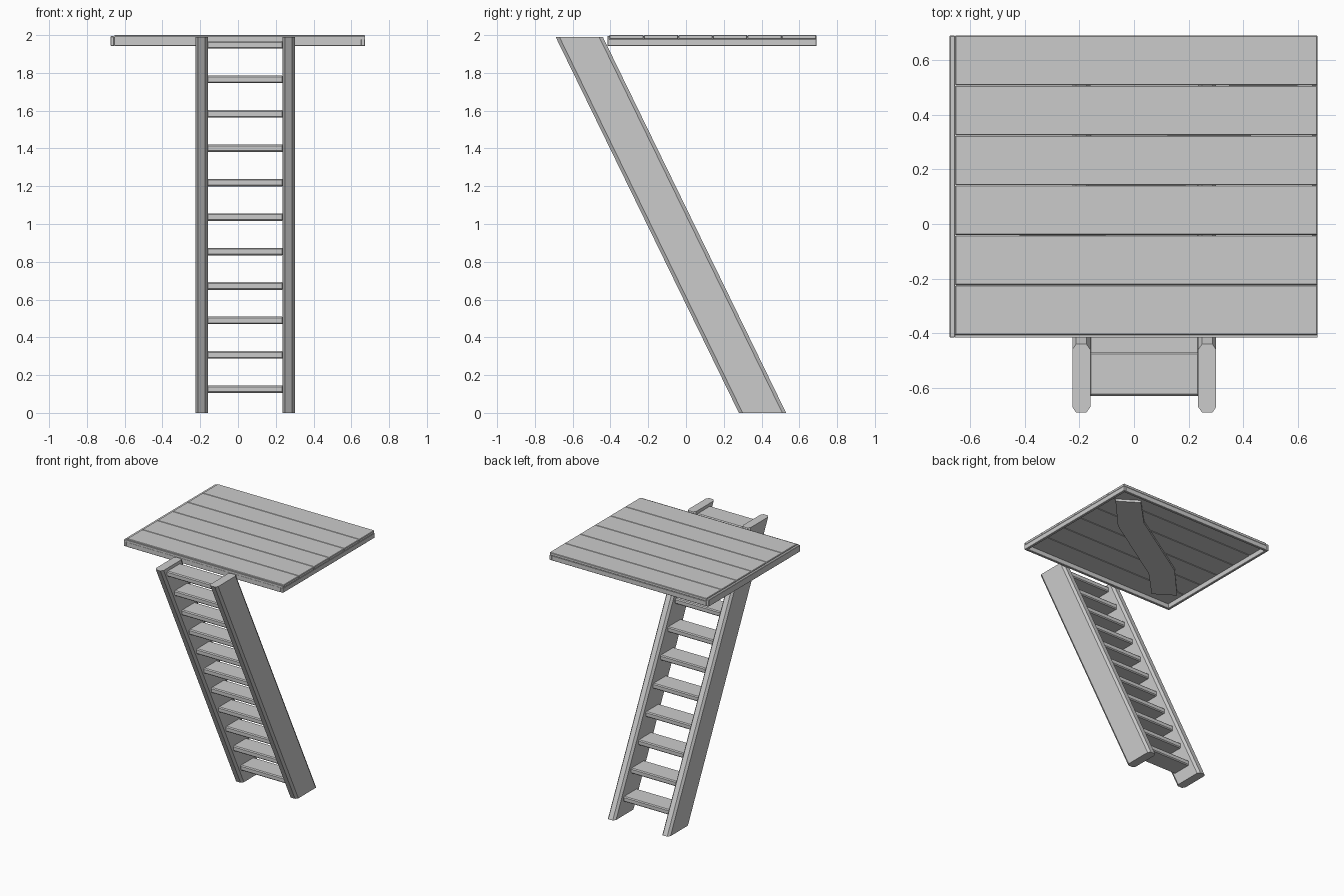
import bpy
import bmesh

cube = bpy.data.objects.get("Cube")
if cube:
    bpy.data.objects.remove(cube, do_unlink=True)

grey = bpy.data.materials.new("plain_grey")
grey.use_nodes = True
COLOUR = (0.6, 0.6, 0.6, 1)
grey.diffuse_color = COLOUR
grey.node_tree.nodes["Principled BSDF"].inputs["Base Color"].default_value = COLOUR


def prism(name, outline, z0, z1, shear=0.0, bevel=0.0):
    """Extrude an xy outline from z0 to z1, sliding the top along y by shear."""
    bm = bmesh.new()
    low = [bm.verts.new((x, y, z0)) for x, y in outline]
    high = [bm.verts.new((x, y + shear, z1)) for x, y in outline]
    bm.faces.new(low[::-1])
    bm.faces.new(high)
    n = len(outline)
    for i in range(n):
        j = (i + 1) % n
        bm.faces.new((low[i], low[j], high[j], high[i]))
    bmesh.ops.recalc_face_normals(bm, faces=bm.faces)
    mesh = bpy.data.meshes.new(name)
    bm.to_mesh(mesh)
    bm.free()
    mesh.materials.append(grey)
    obj = bpy.data.objects.new(name, mesh)
    bpy.context.collection.objects.link(obj)
    if bevel:
        mod = obj.modifiers.new("chamfer", "BEVEL")
        mod.width = bevel
        mod.segments = 1
    return obj


def box(name, x0, x1, y0, y1, z0, z1, bevel=0.0):
    return prism(name, [(x0, y0), (x1, y0), (x1, y1), (x0, y1)], z0, z1, 0, bevel)


# Leaning side rails: chamfered sections with level cuts at floor and top
HEIGHT, LEAN, FOOT_Y = 1.99, -0.97, 0.405
HALF_W, HALF_D, CUT_X, CUT_Y = 0.033, 0.125, 0.014, 0.02
for name, cx in (("right_rail", -0.193), ("left_rail", 0.268)):
    a, b = HALF_W - CUT_X, HALF_D - CUT_Y
    section = [(-a, -HALF_D), (a, -HALF_D), (HALF_W, -b), (HALF_W, b),
               (a, HALF_D), (-a, HALF_D), (-HALF_W, b), (-HALF_W, -b)]
    prism(name, [(cx + x, FOOT_Y + y) for x, y in section], 0, HEIGHT, LEAN)

# Level treads between the rails
for i in range(11):
    z = 0.125 + i * 0.1823
    y = FOOT_Y + LEAN * z / HEIGHT - 0.005
    box(f"tread_{i + 1}", -0.165, 0.24, y - 0.08, y + 0.08, z - 0.02, z + 0.02, 0.007)

# Hatch: six planks running across
X0, X1, Y0, Y1 = -0.675, 0.672, -0.416, 0.69
PLANK = 0.1828
for i in range(6):
    y = -0.406 + i * PLANK
    box(f"hatch_plank_{i + 1}", -0.655, X1, y, y + PLANK - 0.001, 1.978, 2.0, 0.003)

# Hatch rim
T = 0.02
box("rim_right", X0, X0 + T, Y0, Y1, 1.942, 1.994, 0.003)
box("rim_left", X1 - T, X1, Y0, Y1, 1.942, 1.979, 0.002)
box("rim_front", X0 + T, X1 - T, Y0, Y0 + T, 1.942, 1.979, 0.002)
box("rim_front_lip", X0 + T, X1, Y0, -0.407, 1.978, 1.994)
box("rim_back", X0 + T, X1 - T, Y1 - T, Y1, 1.942, 1.979, 0.002)

# Diagonal brace under the hatch, the same from either end
half = [(0.6, 0.51), (0.36, 0.25), (-0.245, -0.13), (-0.45, -0.34)]
other = [(-0.003 - x, 0.27 - y) for x, y in half]
prism("diagonal_brace", half + other, 1.96, 1.979)
